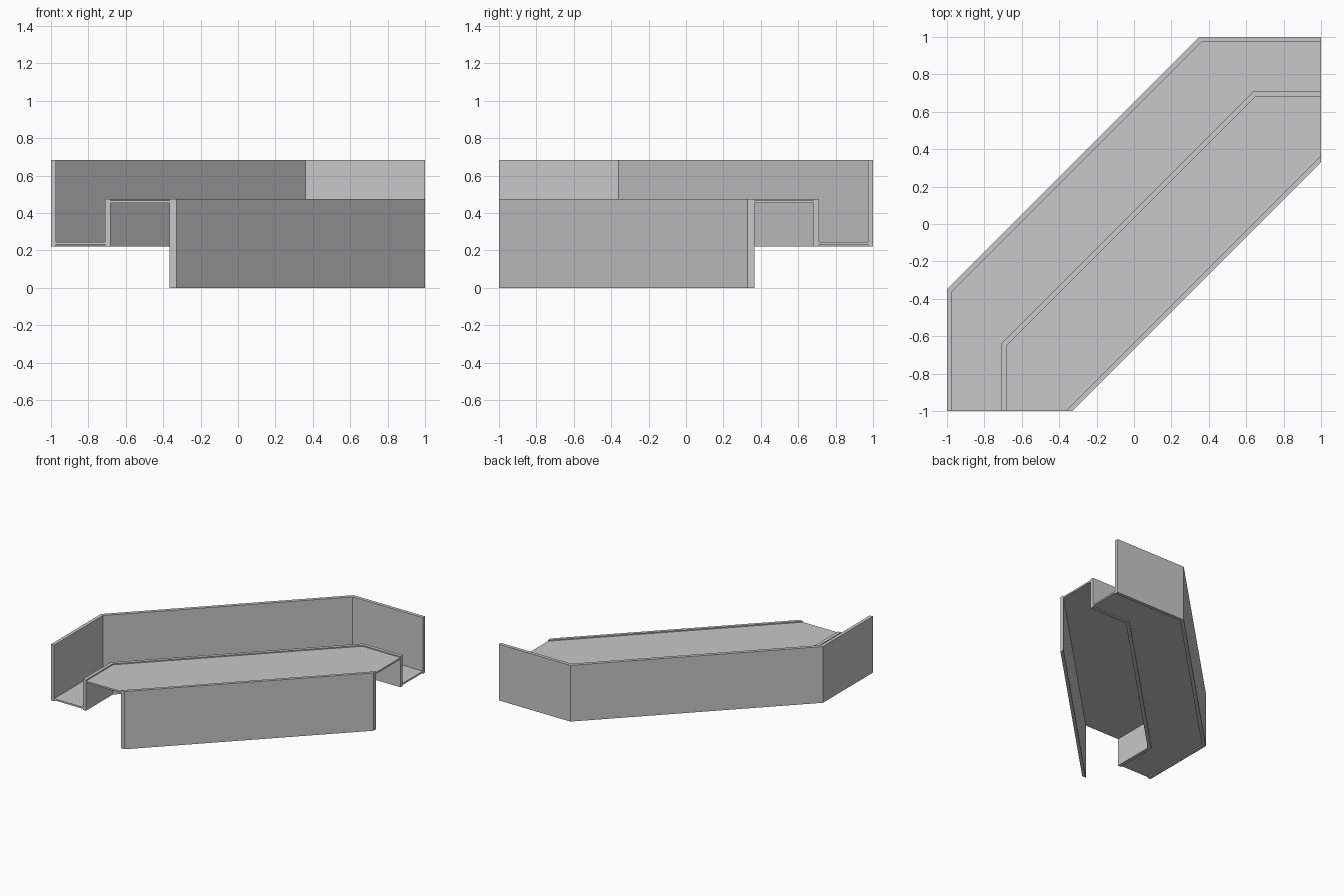
import bpy
import bmesh
import math

cube = bpy.data.objects.get("Cube")
if cube:
    bpy.data.objects.remove(cube, do_unlink=True)

grey = bpy.data.materials.new("plain_grey")
grey.use_nodes = True
colour = (0.58, 0.58, 0.58, 1)
grey.diffuse_color = colour
grey.node_tree.nodes["Principled BSDF"].inputs["Base Color"].default_value = colour

WALL = 0.028    # thickness of the bent walls
SKIRT = 0.035   # width of the skirt measured along its cut end


def rail(x, bend, inset=0.0):
    """Three-part path mirrored about the diagonal, inset with mitred bends."""
    x += inset
    bend -= inset * math.tan(math.pi / 8)
    return [(x, -1), (x, bend), (-bend, -x), (1, -x)]


def slab(name, side_a, side_b, bottom, top):
    """Solid between two plan paths, from bottom to top."""
    bm = bmesh.new()
    face = bm.faces.new([bm.verts.new((x, y, bottom)) for x, y in side_a + side_b[::-1]])
    up = bmesh.ops.extrude_face_region(bm, geom=[face])["geom"]
    bmesh.ops.translate(bm, vec=(0, 0, top - bottom),
                        verts=[v for v in up if isinstance(v, bmesh.types.BMVert)])
    bmesh.ops.recalc_face_normals(bm, faces=bm.faces)
    mesh = bpy.data.meshes.new(name)
    bm.to_mesh(mesh)
    bm.free()
    mesh.materials.append(grey)
    obj = bpy.data.objects.new(name, mesh)
    bpy.context.collection.objects.link(obj)
    return obj


outer = rail(-1, -0.35)
outer_inside = rail(-1, -0.35, WALL)
step = rail(-0.71, -0.64)
step_inside = rail(-0.71, -0.64, WALL)
front = [(-0.33, -1), (1, 0.33)]
front_inside = [(-0.33 - SKIRT, -1), (1, 0.33 + SKIRT)]

# Upright walls
slab("back_wall", outer, outer_inside, 0.222, 0.684)
slab("step_wall", step, step_inside, 0.222, 0.475)
slab("front_skirt", front_inside, front, 0, 0.475)

# Thin plates set just inside the wall edges
slab("trough_floor", outer_inside, step, 0.231, 0.244)
slab("deck", step_inside, front_inside, 0.453, 0.466)
